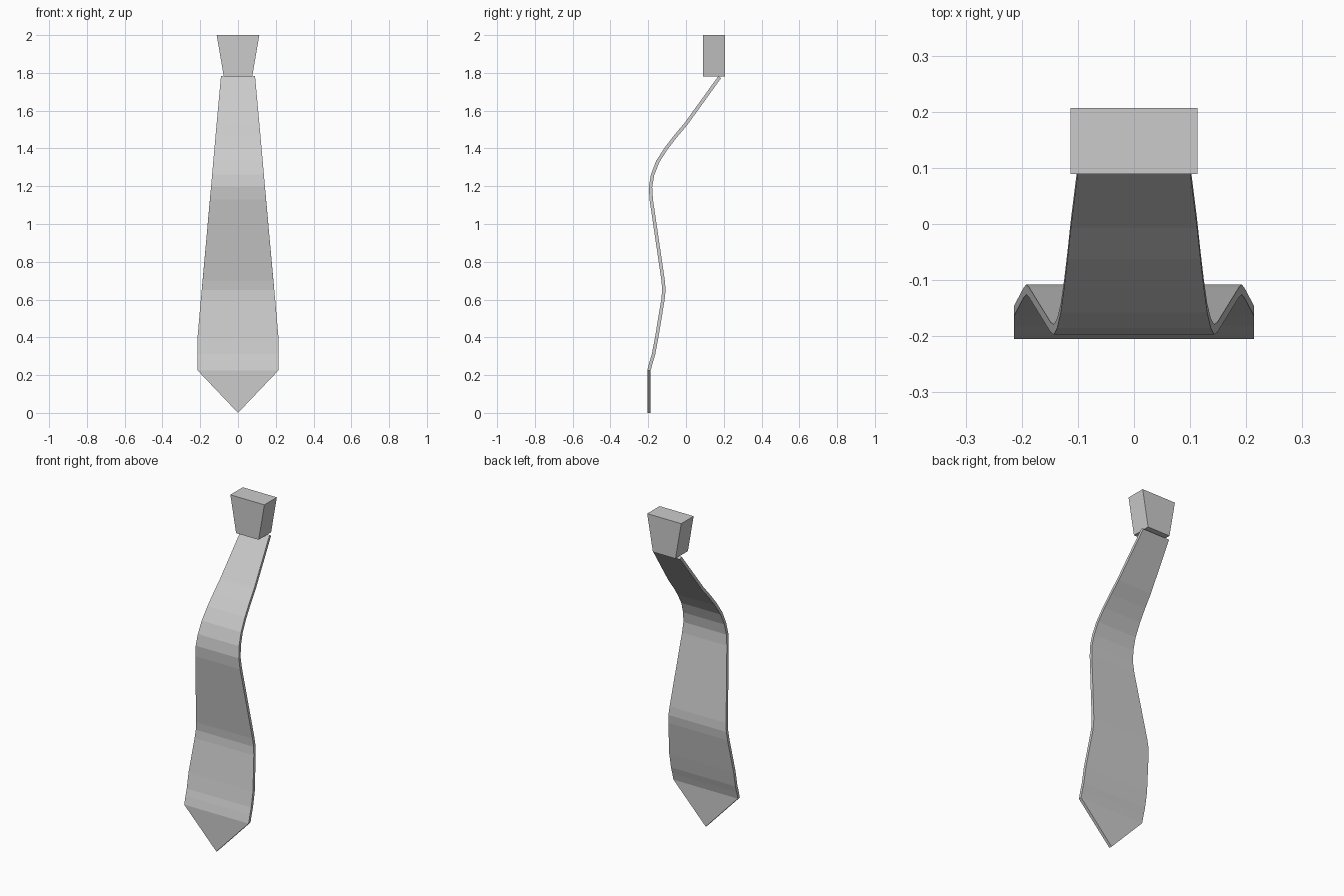
import bpy, bmesh
from mathutils import Vector

if "Cube" in bpy.data.objects:
    bpy.data.objects.remove(bpy.data.objects["Cube"])

grey = bpy.data.materials.new("light grey")
grey.diffuse_color = (0.6, 0.6, 0.6, 1)
grey.use_nodes = True
grey.node_tree.nodes["Principled BSDF"].inputs["Base Color"].default_value = grey.diffuse_color


def make_object(name, bm):
    bmesh.ops.recalc_face_normals(bm, faces=bm.faces)
    mesh = bpy.data.meshes.new(name)
    bm.to_mesh(mesh)
    bm.free()
    mesh.materials.append(grey)
    obj = bpy.data.objects.new(name, mesh)
    bpy.context.collection.objects.link(obj)
    return obj


# Blade: centre line (y, z) from the knot down to the tip
path = [(0.178, 1.777), (0.09, 1.655), (0, 1.53), (-0.055, 1.465), (-0.105, 1.40),
        (-0.15, 1.33), (-0.177, 1.26), (-0.188, 1.195), (-0.184, 1.13),
        (-0.121, 0.70), (-0.117, 0.65), (-0.122, 0.60), (-0.155, 0.40),
        (-0.172, 0.31), (-0.184, 0.27), (-0.196, 0.225), (-0.196, 0.0)]
path = [Vector(p) for p in path]
HALF = 0.009


def half_width(z):
    if z < 0.01:
        return 0.0
    return min(0.214, 0.09 + (1.78 - z) * 0.0903)


bm = bmesh.new()
rings = []
for i, p in enumerate(path):
    # Mitred normal keeps the cloth an even thickness
    dirs = [(path[j + 1] - path[j]).normalized()
            for j in (i - 1, i) if 0 <= j < len(path) - 1]
    t = sum(dirs, Vector((0, 0))).normalized()
    n = Vector((t.y, -t.x)) * (HALF / t.dot(dirs[0]))
    if i >= len(path) - 2:
        n = Vector((-HALF, 0))
    w = half_width(p.y)
    f, b = p + n, p - n
    sides = (-w, w) if w else (0,)
    rings.append([[bm.verts.new((x, q.x, q.y)) for x in sides] for q in (f, b)])

for (f0, b0), (f1, b1) in zip(rings, rings[1:]):
    bm.faces.new([*f0, *reversed(f1)])
    bm.faces.new([*b0, *reversed(b1)])
    for s in (0, -1):
        bm.faces.new((f0[s], f1[s], b1[s], b0[s]))
bm.faces.new([*rings[0][0], *reversed(rings[0][1])])
make_object("tie_blade", bm)

# Knot: block tapering towards the bottom
bm = bmesh.new()
bmesh.ops.create_cube(bm, size=1)
for v in bm.verts:
    top = v.co.z > 0
    v.co = ((0.113 if top else 0.075) * (1 if v.co.x > 0 else -1),
            0.207 if v.co.y > 0 else 0.089,
            2.0 if top else 1.78)
make_object("tie_knot", bm)
